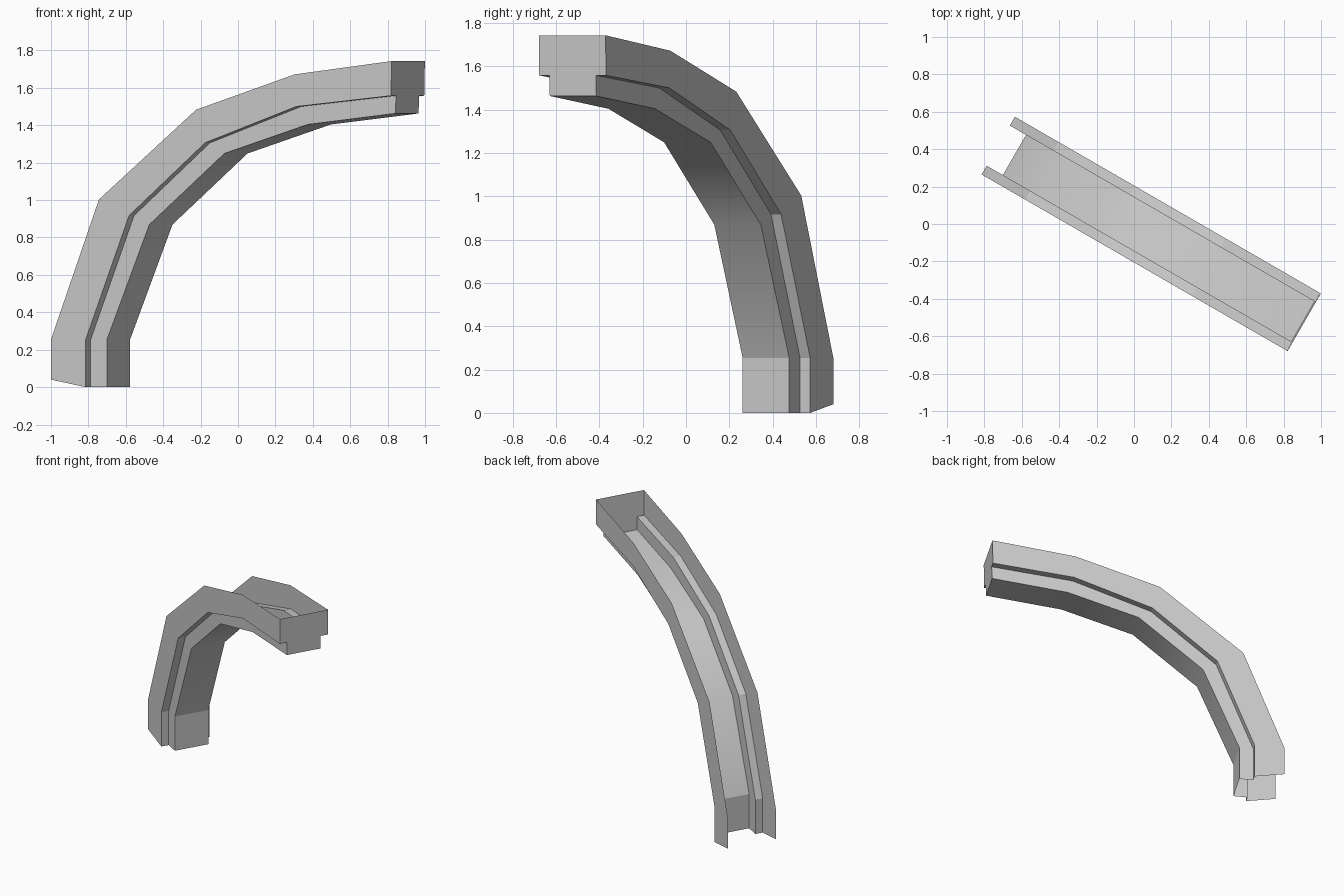
import bpy, bmesh
from math import radians
from mathutils import Matrix

if "Cube" in bpy.data.objects:
    bpy.data.objects.remove(bpy.data.objects["Cube"])

# Side curves as (distance along the rib, height), foot to tip
rim = [(-1.052, .04), (-1.052, .254), (-.756, 1.003), (-.156, 1.483), (.453, 1.672), (1.051, 1.743)]
step = [(-.838, 0), (-.838, .254), (-.570, .917), (-.101, 1.306), (.462, 1.50), (1.047, 1.558)]
floor = [(-.738, 0), (-.738, .254), (-.476, .869), (-.013, 1.249), (.501, 1.404), (1.043, 1.463)]
WIDE, NARROW = .178, .124

bm = bmesh.new()

# Stepped open channel section at each station
rings = []
for r, s, f in zip(rim, step, floor):
    half = [(r, WIDE), (s, WIDE), (s, NARROW), (f, NARROW)]
    section = [(p, -w) for p, w in half] + [(p, w) for p, w in reversed(half)]
    rings.append([bm.verts.new((p[0], w, p[1])) for p, w in section])

# Skin between stations; the curved underside is smooth shaded
for k, (a, b) in enumerate(zip(rings, rings[1:])):
    for i in range(7):
        face = bm.faces.new((a[i], a[i + 1], b[i + 1], b[i]))
        face.smooth = (i == 3 and k > 0)

# Closed end at the tip
bm.faces.new(rings[-1])

# Turn the rib diagonally
bm.transform(Matrix.Rotation(radians(-30), 4, 'Z'))
mesh = bpy.data.meshes.new("arched_rib")
bm.to_mesh(mesh)
bm.free()
bpy.context.collection.objects.link(bpy.data.objects.new("arched_rib", mesh))
